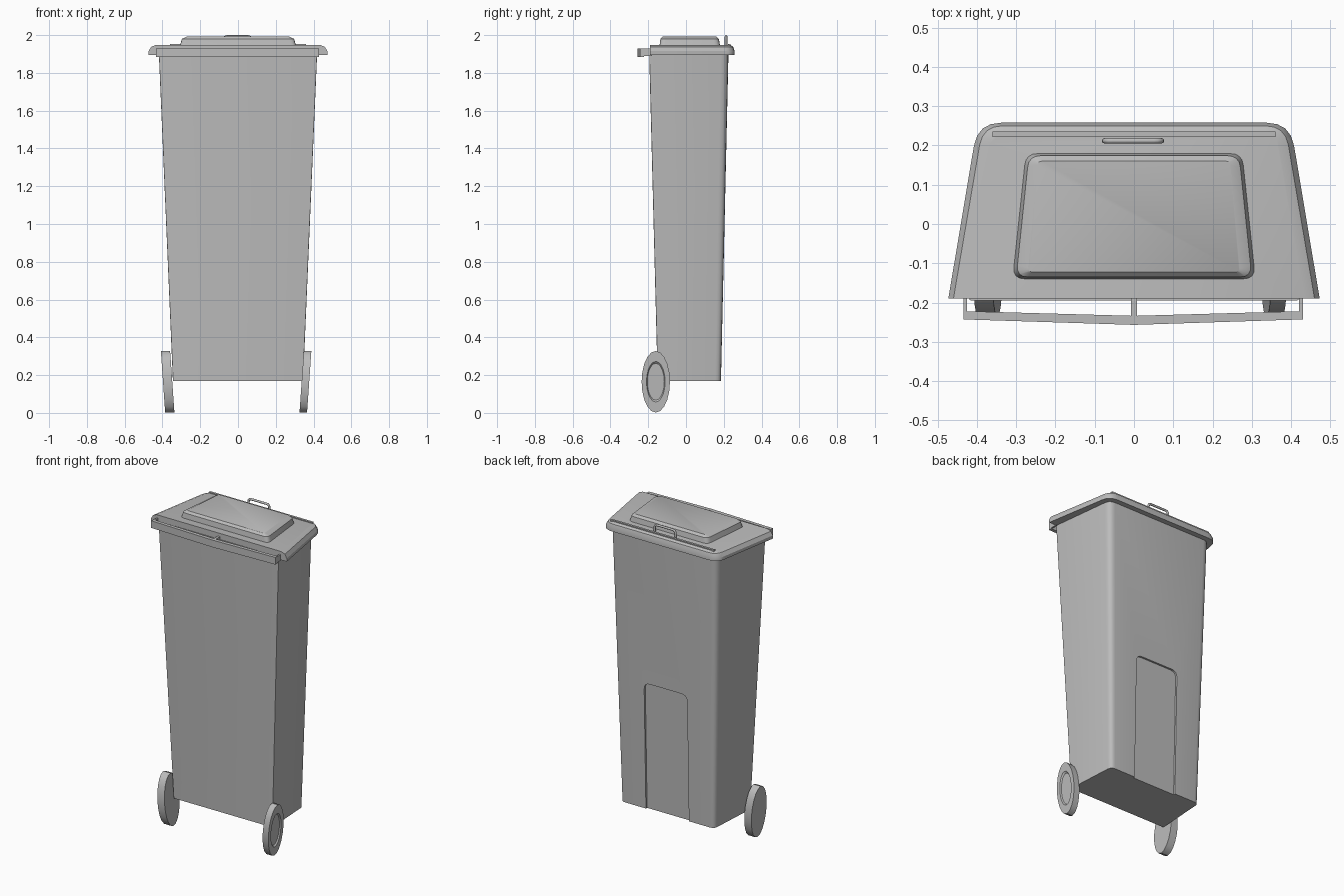
import bpy, bmesh, math
from mathutils import Vector

cube = bpy.data.objects.get("Cube")
if cube:
    bpy.data.objects.remove(cube, do_unlink=True)

grey = bpy.data.materials.new("mid_grey_plastic")
grey.use_nodes = True
GREY = (0.5, 0.5, 0.5, 1)
grey.diffuse_color = GREY
grey.node_tree.nodes["Principled BSDF"].inputs["Base Color"].default_value = GREY


def finish(name, bm):
    bmesh.ops.recalc_face_normals(bm, faces=bm.faces)
    mesh = bpy.data.meshes.new(name)
    bm.to_mesh(mesh)
    bm.free()
    mesh.materials.append(grey)
    obj = bpy.data.objects.new(name, mesh)
    bpy.context.collection.objects.link(obj)
    return obj


def smooth(obj, degrees=30):
    bpy.ops.object.select_all(action='DESELECT')
    obj.select_set(True)
    bpy.context.view_layer.objects.active = obj
    bpy.ops.object.shade_smooth_by_angle(angle=math.radians(degrees))


def rounded(corners, radii, steps=4):
    """Polygon with each corner replaced by a small arc."""
    pts = []
    n = len(corners)
    for i, r in enumerate(radii):
        c = Vector(corners[i])
        if r == 0:
            pts.append(c)
            continue
        a = c + (Vector(corners[i - 1]) - c).normalized() * r
        b = c + (Vector(corners[(i + 1) % n]) - c).normalized() * r
        for k in range(steps + 1):
            t = k / steps
            pts.append(a * (1 - t) ** 2 + c * 2 * t * (1 - t) + b * t * t)
    return pts


def trapezoid(front, back, y0, y1, rf, rb):
    return rounded([(-front, y0), (front, y0), (back, y1), (-back, y1)],
                   [rf, rf, rb, rb])


def loft(name, layers):
    """Skin a stack of (outline, z) layers and cap both ends."""
    bm = bmesh.new()
    rings = [[bm.verts.new((p.x, p.y, z)) for p in outline] for outline, z in layers]
    for low, high in zip(rings, rings[1:]):
        for i in range(len(low)):
            j = (i + 1) % len(low)
            bm.faces.new((low[i], low[j], high[j], high[i]))
    bm.faces.new(rings[0])
    bm.faces.new(rings[-1])
    return finish(name, bm)


def box(name, x0, x1, y0, y1, z0, z1):
    return loft(name, [(rounded([(x0, y0), (x1, y0), (x1, y1), (x0, y1)], [0] * 4), z)
                       for z in (z0, z1)])


# Tapered body with rounded back corners
body = loft("bin_body", [
    (trapezoid(0.345, 0.325, -0.15, 0.185, 0.006, 0.03), 0.17),
    (trapezoid(0.42, 0.37, -0.195, 0.225, 0.006, 0.04), 1.91)])

# Shallow arched recess in the back wall
bm = bmesh.new()
arch = rounded([(-0.15, 0.1), (0.15, 0.1), (0.15, 0.97), (-0.15, 0.97)], [0, 0, 0.04, 0.04])
slope = 0.04 / 1.74
rings = [[bm.verts.new((p.x, 0.185 + (p.y - 0.17) * slope + d, p.y)) for p in arch]
         for d in (-0.012, 0.05)]
for i in range(len(arch)):
    j = (i + 1) % len(arch)
    bm.faces.new((rings[0][i], rings[0][j], rings[1][j], rings[1][i]))
for ring in rings:
    bm.faces.new(ring)
cutter = finish("recess_cutter", bm)
cutter.hide_render = True
cut = body.modifiers.new("recess", 'BOOLEAN')
cut.operation = 'DIFFERENCE'
cut.solver = 'EXACT'
cut.object = cutter
bpy.context.view_layer.objects.active = body
bpy.ops.object.modifier_apply(modifier=cut.name)
bpy.data.objects.remove(cutter, do_unlink=True)
smooth(body)

# Lid with sloping skirt and a rib along its back
lid = loft("lid", [
    (trapezoid(0.473, 0.398, -0.19, 0.258, 0, 0.06), 1.895),
    (trapezoid(0.473, 0.398, -0.19, 0.258, 0, 0.06), 1.915),
    (trapezoid(0.46, 0.385, -0.19, 0.25, 0, 0.05), 1.938),
    (trapezoid(0.435, 0.362, -0.19, 0.235, 0, 0.03), 1.948)])
smooth(lid)
box("lid_back_rib", -0.36, 0.36, 0.222, 0.236, 1.94, 1.954)

# Raised panel on the lid
panel = loft("lid_panel", [
    (trapezoid(0.31, 0.276, -0.14, 0.18, 0.03, 0.03), 1.945),
    (trapezoid(0.30, 0.268, -0.135, 0.174, 0.03, 0.03), 1.98),
    (trapezoid(0.27, 0.245, -0.122, 0.16, 0.01, 0.01), 1.993)])
smooth(panel)

# Front grip bar, slightly pointed in the middle, with three brackets
loft("front_grip", [
    (rounded([(-0.435, -0.243), (0, -0.257), (0.43, -0.243),
              (0.43, -0.222), (0, -0.234), (-0.435, -0.222)], [0] * 6), z)
    for z in (1.885, 1.93)])
for name, x, w in (("grip_bracket_right", -0.43, 0.005),
                   ("grip_bracket_middle", 0, 0.008),
                   ("grip_bracket_left", 0.425, 0.005)):
    box(name, x - w, x + w, -0.238, -0.18, 1.89, 1.928)

# Small loop handle at the back of the lid
path = rounded([(-0.075, 1.94), (-0.075, 1.993), (0.07, 1.993), (0.07, 1.94)],
               [0, 0.02, 0.02, 0])
curve = bpy.data.curves.new("lid_handle", 'CURVE')
curve.dimensions = '3D'
curve.bevel_depth = 0.007
curve.bevel_resolution = 2
curve.use_fill_caps = True
spline = curve.splines.new('POLY')
spline.points.add(len(path) - 1)
for point, p in zip(spline.points, path):
    point.co = (p.x, 0.212, p.y, 1)
curve.materials.append(grey)
handle = bpy.data.objects.new("lid_handle", curve)
bpy.context.collection.objects.link(handle)
bpy.ops.object.select_all(action='DESELECT')
handle.select_set(True)
bpy.context.view_layer.objects.active = handle
bpy.ops.object.convert(target='MESH')
smooth(handle, 50)


# Oval leaning wheels; one has a recessed hub on its outer face
def wheel(name, x_in, x_out, hub):
    bm = bmesh.new()
    step = 0.008 if x_in > x_out else -0.008
    profile = [(x_in, 1), (x_out, 1)]
    if hub:
        profile += [(x_out, 0.66), (x_out + step, 0.6)]
    rings = []
    lean = math.copysign(0.07, x_out)
    for x, s in profile:
        ring = []
        for k in range(20):
            a = math.tau * k / 20
            dz = 0.163 * s * math.sin(a)
            ring.append(bm.verts.new((x + lean * dz, -0.16 + 0.075 * s * math.cos(a), 0.165 + dz)))
        rings.append(ring)
    for r0, r1 in zip(rings, rings[1:]):
        for i in range(20):
            j = (i + 1) % 20
            bm.faces.new((r0[i], r0[j], r1[j], r1[i]))
    bm.faces.new(rings[0])
    bm.faces.new(rings[-1])
    smooth(finish(name, bm))


wheel("right_wheel", -0.348, -0.397, False)
wheel("left_wheel", 0.337, 0.377, True)
